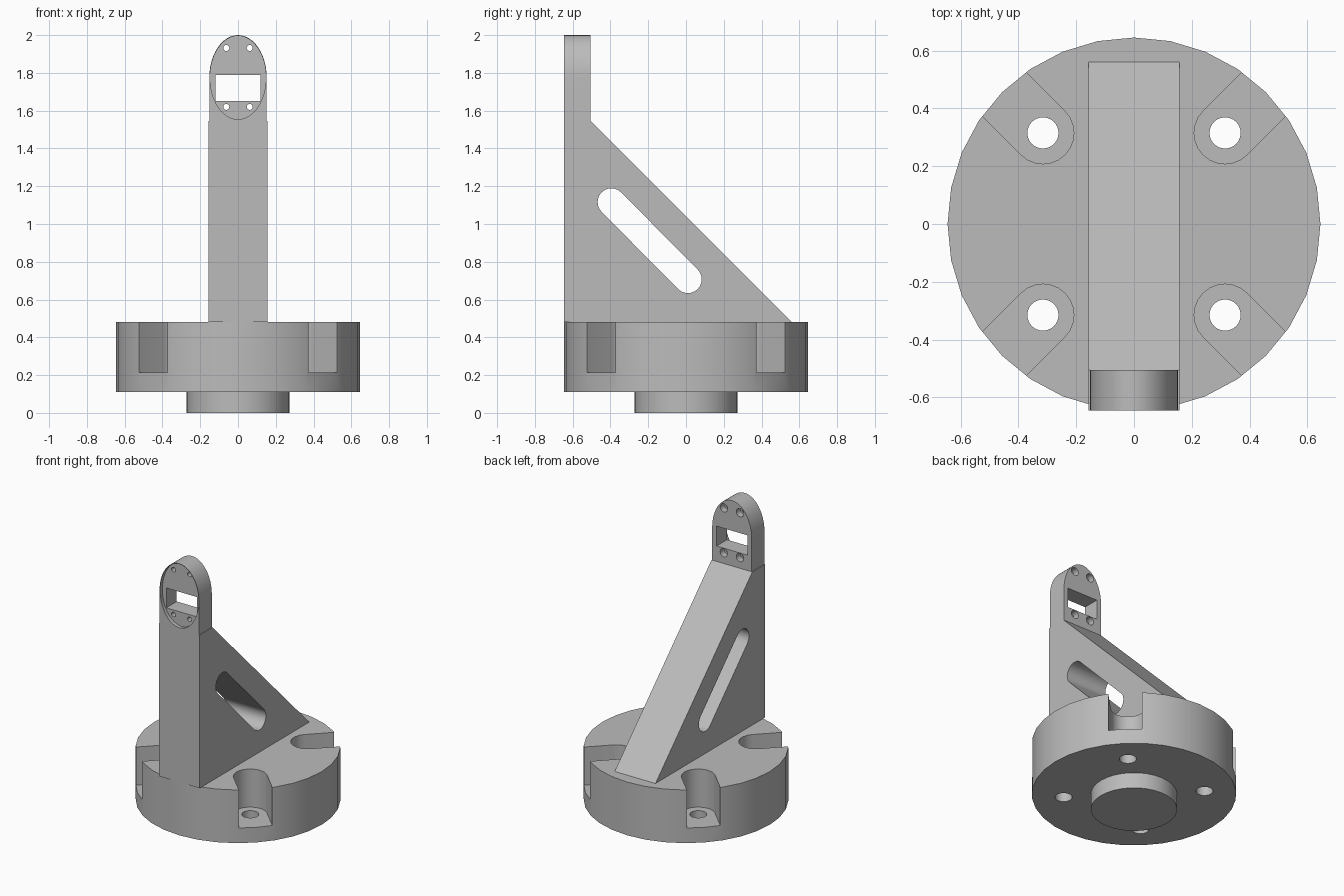
import bpy
import bmesh
from math import sin, cos, pi, radians, atan2
from mathutils import Vector

cube = bpy.data.objects.get("Cube")
if cube:
    bpy.data.objects.remove(cube, do_unlink=True)

grey = bpy.data.materials.new("plain grey")
grey.use_nodes = True
grey.diffuse_color = (0.5, 0.5, 0.5, 1)
grey.node_tree.nodes["Principled BSDF"].inputs["Base Color"].default_value = (0.5, 0.5, 0.5, 1)


def prism(name, outline, axis, lo, hi):
    """Extrude a 2D outline along x, y or z between lo and hi."""
    place = {"x": lambda a, b: (lo, a, b),
             "y": lambda a, b: (a, lo, b),
             "z": lambda a, b: (a, b, lo)}[axis]
    bm = bmesh.new()
    face = bm.faces.new([bm.verts.new(place(a, b)) for a, b in outline])
    made = bmesh.ops.extrude_face_region(bm, geom=[face])["geom"]
    shift = Vector([hi - lo if axis == k else 0 for k in "xyz"])
    bmesh.ops.translate(bm, vec=shift, verts=[v for v in made if isinstance(v, bmesh.types.BMVert)])
    bmesh.ops.recalc_face_normals(bm, faces=bm.faces)
    mesh = bpy.data.meshes.new(name)
    bm.to_mesh(mesh)
    bm.free()
    obj = bpy.data.objects.new(name, mesh)
    mesh.materials.append(grey)
    bpy.context.collection.objects.link(obj)
    return obj


def ellipse(cx, cy, rx, ry, n=32):
    return [(cx + rx * cos(2 * pi * i / n), cy + ry * sin(2 * pi * i / n)) for i in range(n)]


def capsule(p, q, r, n=12):
    """Outline of a rounded slot running from p to q."""
    a = atan2(q[1] - p[1], q[0] - p[0])
    pts = []
    for c, start in ((q, a - pi / 2), (p, a + pi / 2)):
        pts += [(c[0] + r * cos(start + pi * i / n), c[1] + r * sin(start + pi * i / n))
                for i in range(n + 1)]
    return pts


def select(obj):
    bpy.ops.object.select_all(action="DESELECT")
    obj.select_set(True)
    bpy.context.view_layer.objects.active = obj


def cut(obj, cutter):
    select(obj)
    mod = obj.modifiers.new("cut", "BOOLEAN")
    mod.operation = "DIFFERENCE"
    mod.solver = "EXACT"
    mod.object = cutter
    bpy.ops.object.modifier_apply(modifier=mod.name)
    bpy.data.objects.remove(cutter, do_unlink=True)


R = 0.645          # base radius, also the front plane
FLOOR, TOP = 0.11, 0.48
HEAD_Z, BACK = 1.545, -0.505

# Round base with four open bolt slots and through holes
base = prism("round_base", ellipse(0, 0, R, R), "z", FLOOR, TOP)
for sx in (-1, 1):
    for sy in (-1, 1):
        x, y = sx * 0.315, sy * 0.315
        cut(base, prism("slot_cutter", capsule((x, y), (3 * x, 3 * y), 0.107), "z", 0.215, 0.6))
        cut(base, prism("bolt_cutter", ellipse(x, y, 0.054, 0.054, 24), "z", 0, 0.4))

# Locating spigot underneath
spigot = prism("spigot", ellipse(0, 0, 0.272, 0.272), "z", 0, FLOOR)

# Triangular arm with a slanted slot through it
arm = prism("sloped_arm", [(-R, TOP), (0.56, TOP), (BACK, HEAD_Z), (-R, HEAD_Z)], "x", -0.157, 0.157)
cut(arm, prism("arm_slot_cutter", capsule((-0.395, 1.116), (0.01, 0.707), 0.073), "x", -0.3, 0.3))

# Arched head plate: straight sides under a half ellipse
arch = [(0.152 * cos(pi * i / 24), 1.775 + 0.225 * sin(pi * i / 24)) for i in range(25)]
head = prism("arched_head", arch + [(-0.152, HEAD_Z), (0.152, HEAD_Z)], "y", -R, BACK)

# Shallow oval recess on the front, window, and counterbored screw holes
cut(head, prism("recess_cutter", ellipse(0, 1.775, 0.148, 0.221, 48), "y", -0.8, -R + 0.025))
cut(head, prism("window_cutter", [(-0.118, 1.652), (0.118, 1.652), (0.118, 1.79), (-0.118, 1.79)],
                "y", -0.8, -0.3))
for x in (-0.062, 0.062):
    for z in (1.62, 1.932):
        cut(head, prism("screw_cutter", ellipse(x, z, 0.016, 0.016, 16), "y", -0.8, -0.3))
        cut(head, prism("counterbore_cutter", ellipse(x, z, 0.029, 0.029, 16), "y", -0.55, -0.3))

for part in (base, spigot, arm, head):
    select(part)
    bpy.ops.object.shade_smooth_by_angle(angle=radians(30))
